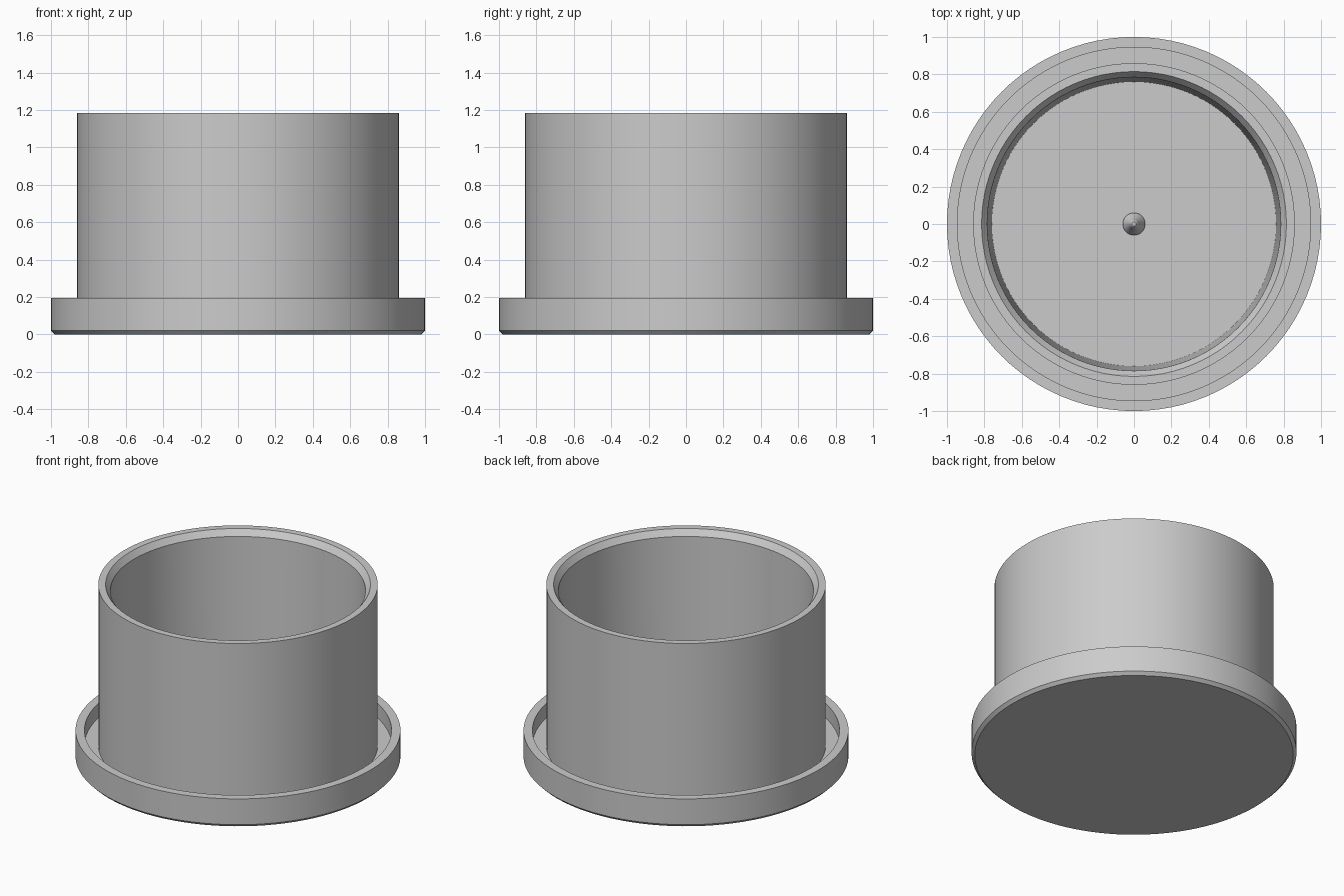
import bpy, bmesh, math

SEGMENTS = 96

cube = bpy.data.objects.get("Cube")
if cube:
    bpy.data.objects.remove(cube, do_unlink=True)

grey = bpy.data.materials.new("light_grey")
grey.use_nodes = True
grey.diffuse_color = (0.6, 0.6, 0.6, 1)
grey.node_tree.nodes["Principled BSDF"].inputs["Base Color"].default_value = (0.6, 0.6, 0.6, 1)


def lathe(name, profile):
    """Spin an (r, z) profile, listed from bottom axis to top axis, about z."""
    bm = bmesh.new()
    verts = [bm.verts.new((r, 0, z)) for r, z in profile]
    edges = [bm.edges.new(pair) for pair in zip(verts, verts[1:])]
    bmesh.ops.spin(bm, geom=verts + edges, cent=(0, 0, 0), axis=(0, 0, 1),
                   angle=math.tau, steps=SEGMENTS, use_duplicate=False)
    bmesh.ops.remove_doubles(bm, verts=bm.verts, dist=0.0001)
    bmesh.ops.recalc_face_normals(bm, faces=bm.faces)
    mesh = bpy.data.meshes.new(name)
    bm.to_mesh(mesh)
    bm.free()
    mesh.materials.append(grey)
    obj = bpy.data.objects.new(name, mesh)
    bpy.context.collection.objects.link(obj)
    bpy.ops.object.select_all(action="DESELECT")
    obj.select_set(True)
    bpy.context.view_layer.objects.active = obj
    bpy.ops.object.shade_smooth_by_angle(angle=math.radians(20))
    return obj


# Shallow saucer with a chamfered foot and a raised rim
lathe("saucer", [(0, 0), (0.98, 0), (1, 0.02), (1, 0.195),
                 (0.945, 0.195), (0.945, 0.095), (0, 0.095)])

# Deep cup with a chamfered lip and a slightly tapered inside
lathe("cup", [(0, 0.09), (0.86, 0.09), (0.86, 1.185), (0.815, 1.185),
              (0.785, 1.145), (0.76, 0.12), (0, 0.12)])

# Small stepped peg in the middle of the cup floor
lathe("centre_peg", [(0, 0.11), (0.06, 0.11), (0.06, 0.13), (0.033, 0.18),
                     (0.02, 0.23), (0.012, 0.24), (0, 0.24)])
